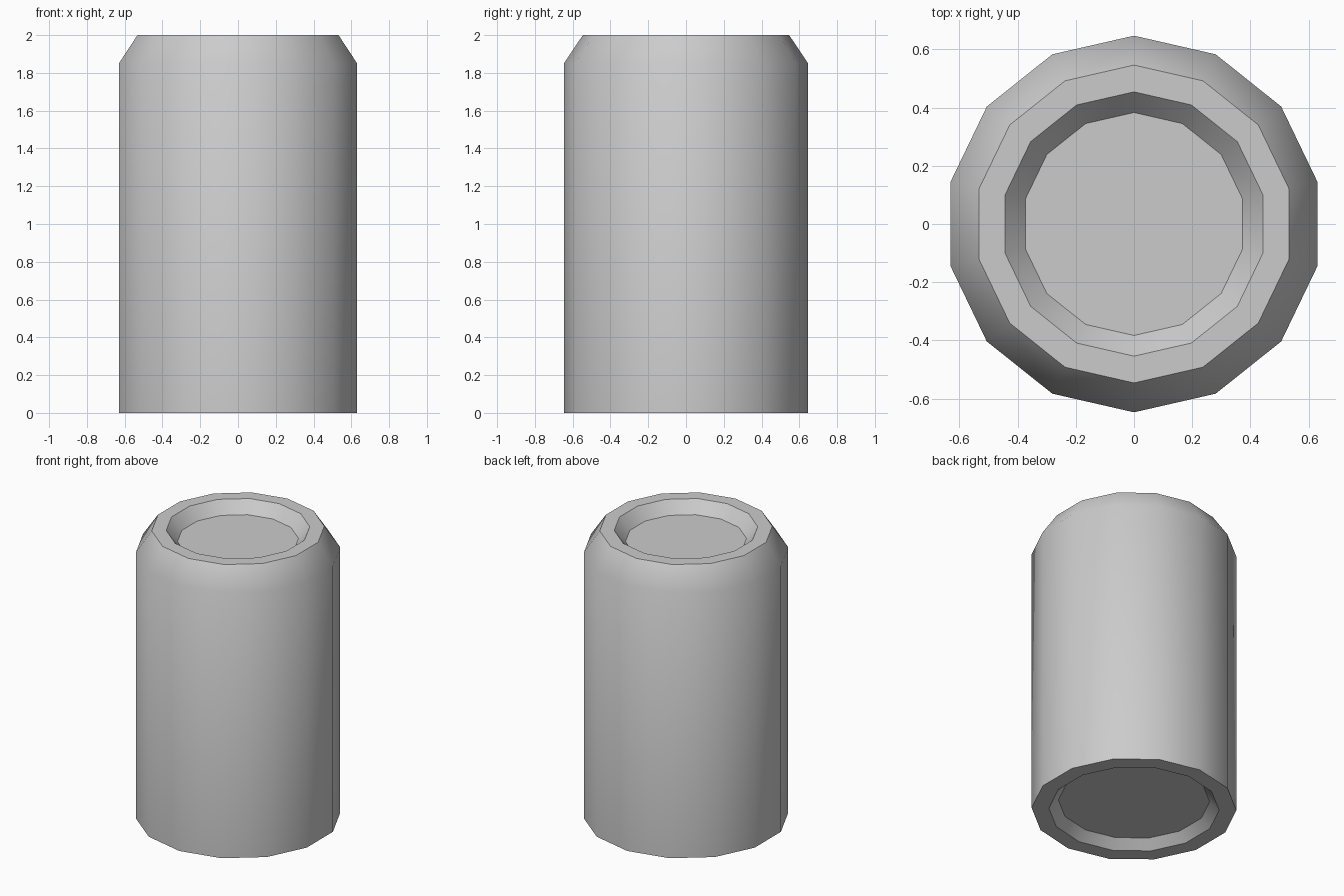
import bpy, bmesh, math

if "Cube" in bpy.data.objects:
    bpy.data.objects.remove(bpy.data.objects["Cube"])

SIDES = 14
# Profile (radius, height) from the underside recess, up the wall, into the top recess
PROFILE = [(0.478, 0.06), (0.538, 0.0), (0.647, 0.0), (0.647, 1.85),
           (0.546, 2.0), (0.454, 2.0), (0.383, 1.92)]


def lathe(name, profile, sides):
    """Revolve a profile around z and cap both ends."""
    bm = bmesh.new()
    rings = []
    for r, z in profile:
        angles = [math.pi / 2 + 2 * math.pi * i / sides for i in range(sides)]
        rings.append([bm.verts.new((r * math.cos(a), r * math.sin(a), z)) for a in angles])
    for lower, upper in zip(rings, rings[1:]):
        for i in range(sides):
            j = (i + 1) % sides
            bm.faces.new((lower[i], lower[j], upper[j], upper[i]))
    bm.faces.new(rings[0][::-1])
    bm.faces.new(rings[-1])
    bmesh.ops.recalc_face_normals(bm, faces=bm.faces)
    mesh = bpy.data.meshes.new(name)
    bm.to_mesh(mesh)
    bm.free()
    obj = bpy.data.objects.new(name, mesh)
    bpy.context.collection.objects.link(obj)
    return obj


# Drink can body with recessed lid and base
can = lathe("can_body", PROFILE, SIDES)
bpy.context.view_layer.objects.active = can
can.select_set(True)
bpy.ops.object.shade_smooth_by_angle(angle=math.radians(40))
